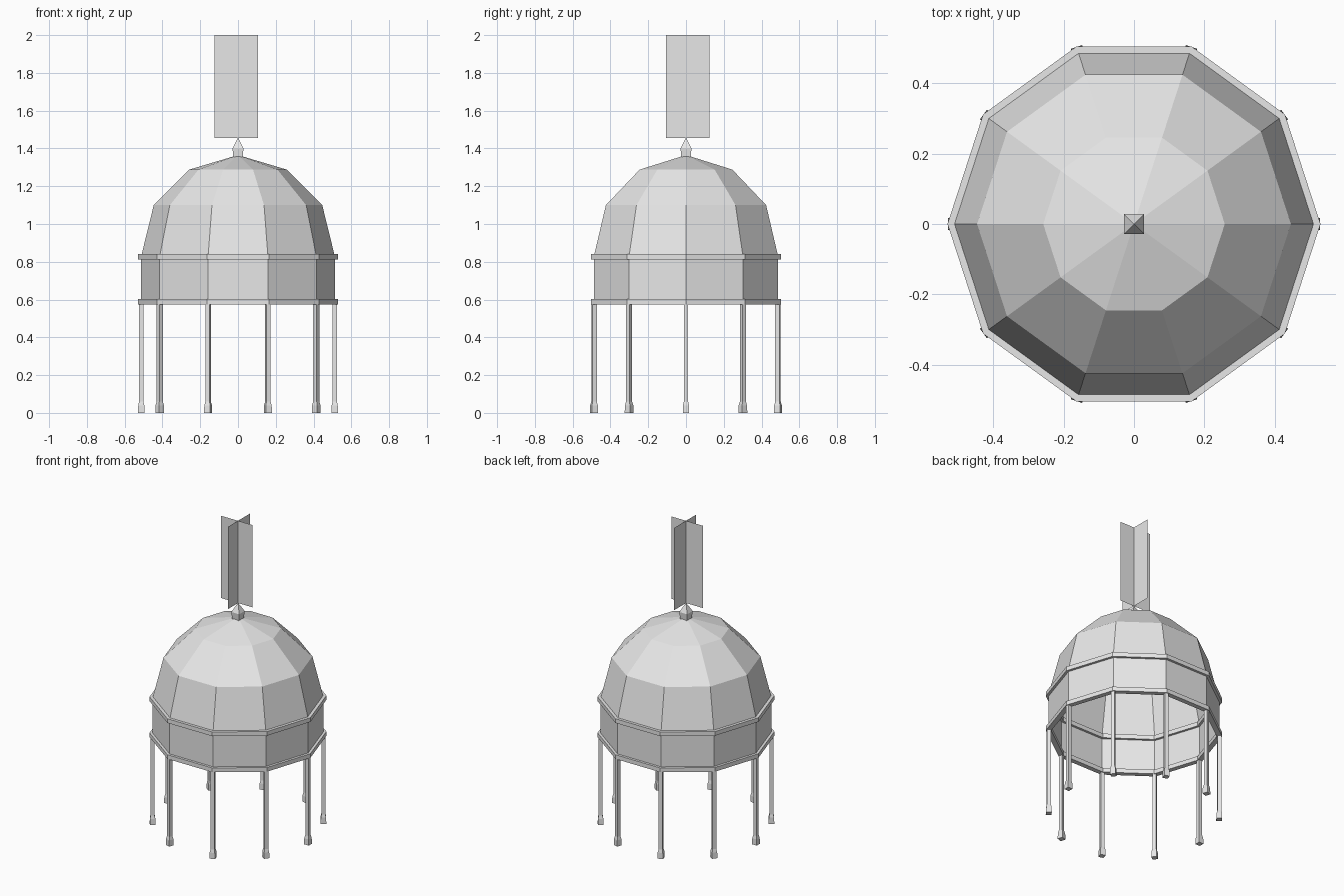
import bpy, bmesh, math
from mathutils import Matrix

old = bpy.data.objects.get("Cube")
if old:
    bpy.data.objects.remove(old)

SIDES = 10
GREY = (0.8, 0.8, 0.8, 1)
grey = bpy.data.materials.new("plain_grey")
grey.use_nodes = True
grey.diffuse_color = GREY
grey.node_tree.nodes["Principled BSDF"].inputs["Base Color"].default_value = GREY


def finish(name, bm, recalc=True):
    if recalc:
        bmesh.ops.recalc_face_normals(bm, faces=bm.faces)
    mesh = bpy.data.meshes.new(name)
    bm.to_mesh(mesh)
    bm.free()
    mesh.materials.append(grey)
    obj = bpy.data.objects.new(name, mesh)
    bpy.context.collection.objects.link(obj)
    return obj


def lathe(name, profile, sides, start=0, closed=False, caps=False):
    """Turn (radius, height) points around z; a zero radius makes a tip."""
    bm = bmesh.new()
    rings = []
    for r, z in profile:
        if r == 0:
            rings.append([bm.verts.new((0, 0, z))] * sides)
        else:
            angles = [start + math.tau * i / sides for i in range(sides)]
            rings.append([bm.verts.new((r * math.cos(a), r * math.sin(a), z)) for a in angles])
    pairs = list(zip(rings, rings[1:]))
    if closed:
        pairs.append((rings[-1], rings[0]))
    for low, high in pairs:
        for i in range(sides):
            j = (i + 1) % sides
            corners = [low[i], low[j], high[j], high[i]]
            bm.faces.new(list(dict.fromkeys(corners)))
    if caps:
        for ring in (rings[0], rings[-1]):
            if len(set(ring)) == sides:
                bm.faces.new(ring)
    return finish(name, bm, recalc=closed or caps)


# Faceted dome and the open band of wall panels below it
lathe("dome", [(0.51, 0.84), (0.446, 1.10), (0.258, 1.288), (0, 1.365)], SIDES)
lathe("wall_band", [(0.513, 0.59), (0.513, 0.825)], SIDES)

# Rails above and below the wall
for name, z in (("lower_rail", 0.574), ("upper_rail", 0.812)):
    section = [(0.497, z), (0.53, z), (0.53, z + 0.028), (0.497, z + 0.028)]
    lathe(name, section, SIDES, closed=True)

# Square legs with flared feet, one under each corner
diag = math.sqrt(2)
leg_profile = [(0.017 * diag, 0), (0.016 * diag, 0.04), (0.0115 * diag, 0.06), (0.0115 * diag, 0.58)]
for i in range(SIDES):
    leg = lathe(f"leg_{i + 1}", leg_profile, 4, start=math.pi / 4, caps=True)
    leg.data.transform(Matrix.Rotation(math.tau * i / SIDES, 4, "Z") @ Matrix.Translation((0.512, 0, 0)))

# Pointed square finial
lathe("finial", [(0.024 * diag, 1.345), (0.029 * diag, 1.40), (0, 1.458)], 4, start=math.pi / 4, caps=True)

# Two crossed upright vanes
for name, axis, lo, hi in (("vane_across", 0, -0.125, 0.105), ("vane_along", 1, -0.105, 0.125)):
    bm = bmesh.new()
    points = [(lo, 1.456), (hi, 1.456), (hi, 2.0), (lo, 2.0)]
    bm.faces.new([bm.verts.new((p, 0, z) if axis == 0 else (0, p, z)) for p, z in points])
    finish(name, bm, recalc=False)
